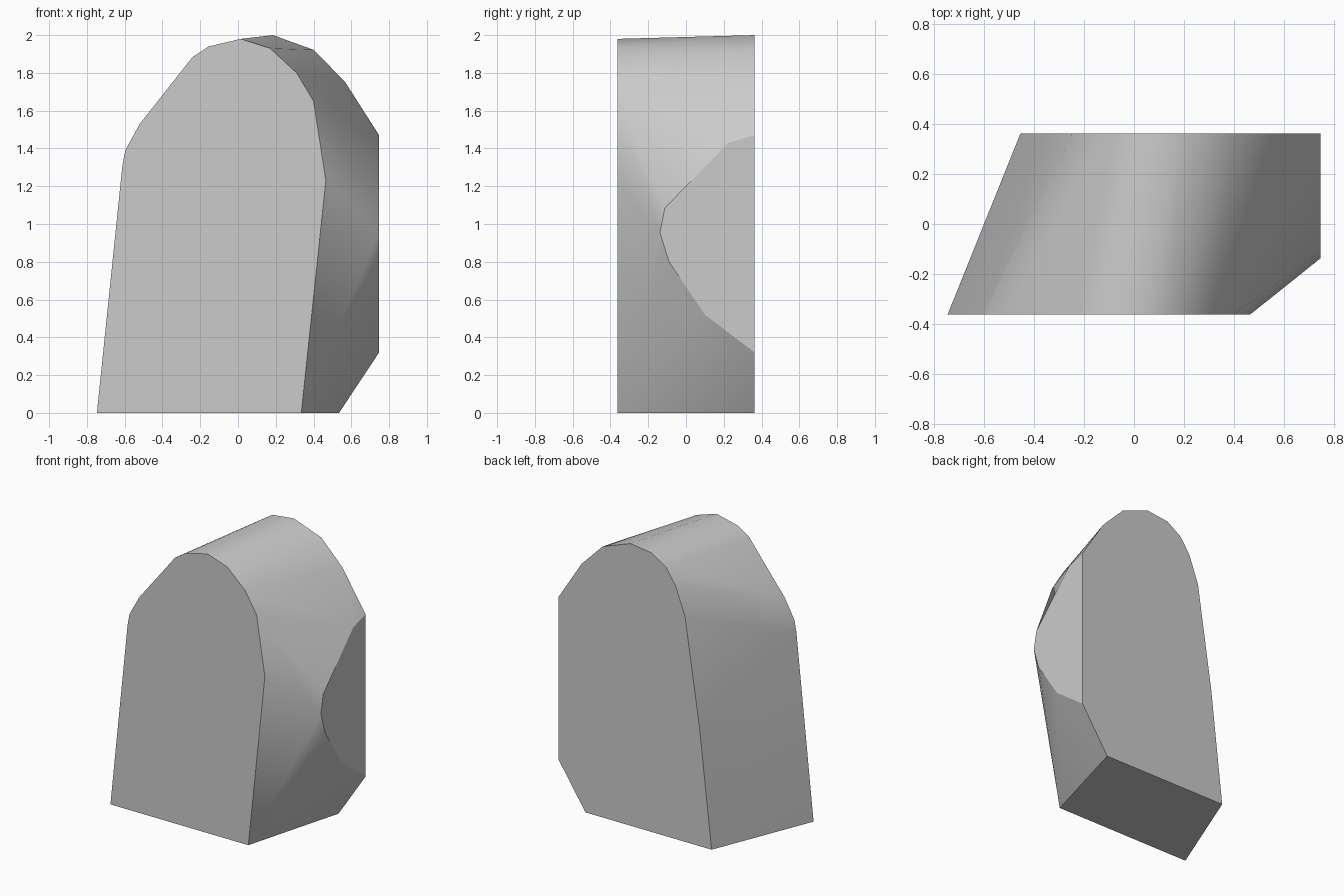
import bpy, bmesh, math
from mathutils import Vector

cube = bpy.data.objects.get("Cube")
if cube:
    bpy.data.objects.remove(cube, do_unlink=True)

HALF_DEPTH = 0.363
SIDE_X = 0.747

# Front outline (x, z)
front = [(-0.747, 0), (-0.612, 1.31), (-0.597, 1.39), (-0.52, 1.53), (-0.24, 1.885),
         (-0.155, 1.94), (0.015, 1.98), (0.17, 1.93), (0.31, 1.80), (0.40, 1.65),
         (0.465, 1.23), (0.402, 0.63), (0.335, 0)]
# Back outline (x, z)
back = [(-0.455, 0), (-0.361, 0.835), (-0.247, 1.597), (-0.173, 1.795), (-0.099, 1.905),
        (0.015, 1.98), (0.185, 2.0), (0.40, 1.922), (0.565, 1.755), (SIDE_X, 1.47),
        (SIDE_X, 0.32), (0.535, 0)]
# Flat left flank outline (y, z)
flank = [(0.10, 0.52), (-0.09, 0.80), (-0.138, 0.955), (-0.112, 1.085), (0.225, 1.43)]

# Stone body: skin stretched over the three outlines
bm = bmesh.new()
points = [(x, -HALF_DEPTH, z) for x, z in front]
points += [(x, HALF_DEPTH, z) for x, z in back]
points += [(SIDE_X, y, z) for y, z in flank]
for p in points:
    bm.verts.new(p)
hull = bmesh.ops.convex_hull(bm, input=bm.verts[:], use_existing_faces=False)
loose = [v for v in bm.verts if not v.link_faces]
bmesh.ops.delete(bm, geom=loose, context='VERTS')
bmesh.ops.dissolve_limit(bm, angle_limit=math.radians(0.1),
                         verts=bm.verts[:], edges=bm.edges[:])
bmesh.ops.recalc_face_normals(bm, faces=bm.faces[:])

# Flat cut faces keep crisp borders, the weathered skin between them is smooth
cuts = [Vector(d) for d in ((0, -1, 0), (0, 1, 0), (1, 0, 0), (0, 0, -1))]
flat = {f for f in bm.faces if any(f.normal.dot(d) > 0.9999 for d in cuts)}
for f in bm.faces:
    f.smooth = True
for e in bm.edges:
    e.smooth = not any(f in flat for f in e.link_faces)

mesh = bpy.data.meshes.new("stone_block")
bm.to_mesh(mesh)
bm.free()
stone = bpy.data.objects.new("stone_block", mesh)
bpy.context.collection.objects.link(stone)

# Stone colour
mat = bpy.data.materials.new("stone_grey")
mat.use_nodes = True
colour = (0.6, 0.6, 0.6, 1)
mat.diffuse_color = colour
mat.node_tree.nodes["Principled BSDF"].inputs["Base Color"].default_value = colour
mesh.materials.append(mat)
